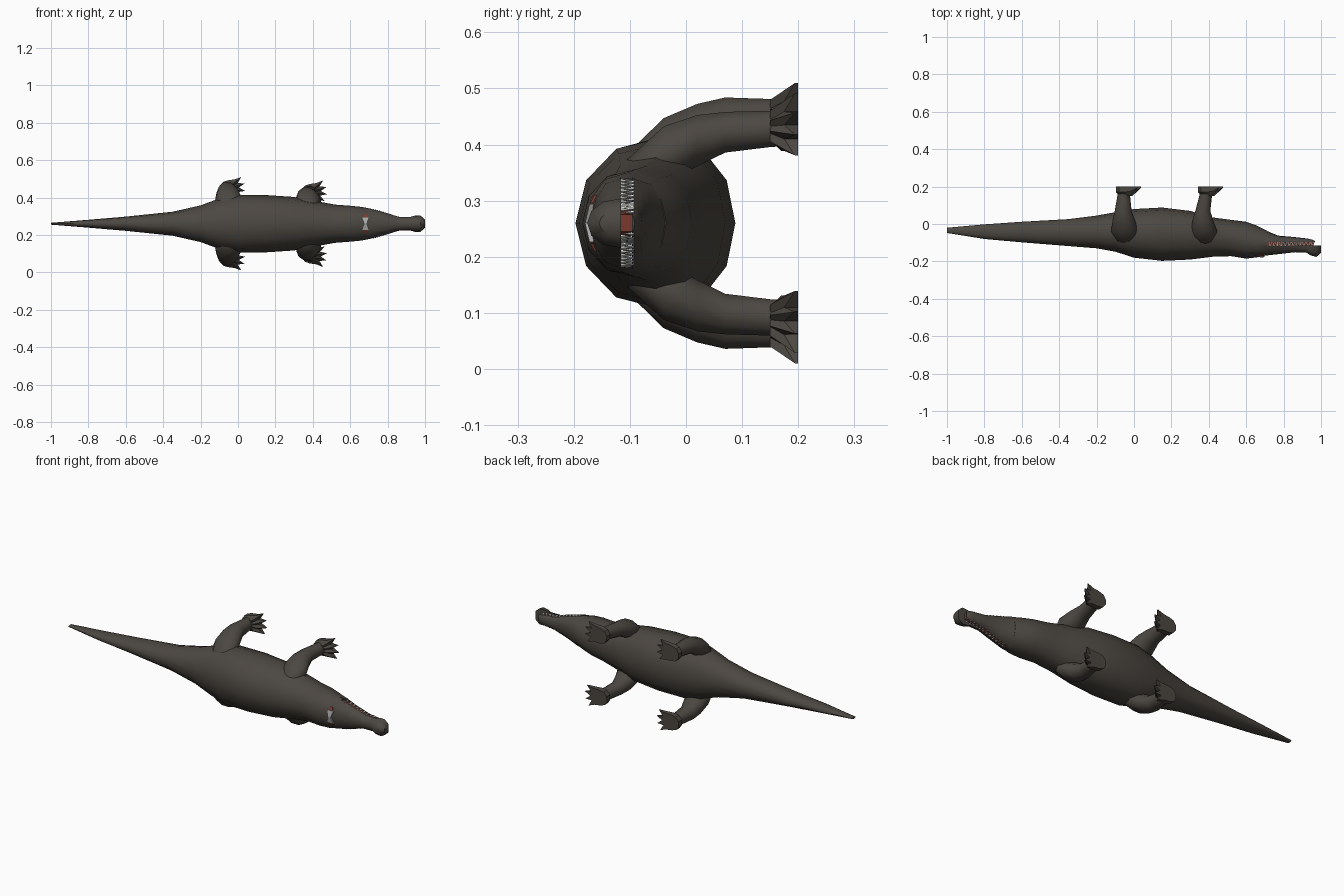
import bpy, bmesh, math
from mathutils import Vector

cube = bpy.data.objects.get("Cube")
if cube:
    bpy.data.objects.remove(cube, do_unlink=True)

MID = 0.26      # height of the symmetry plane; the animal lies on its side, back towards -y
LIP = -0.105    # mouth line
FLOOR = 0.2     # plane of the soles


def material(name, rgb):
    m = bpy.data.materials.new(name)
    m.use_nodes = True
    m.diffuse_color = (*rgb, 1)
    m.node_tree.nodes["Principled BSDF"].inputs["Base Color"].default_value = (*rgb, 1)
    return m


HIDE = material("dark_hide", (0.072, 0.063, 0.053))
RED = material("mouth_red", (0.2, 0.04, 0.025))
WHITE = material("tooth_white", (0.8, 0.8, 0.77))
GREY = material("eye_grey", (0.4, 0.4, 0.4))


def finish(name, bm, mat, smooth=None):
    bmesh.ops.recalc_face_normals(bm, faces=bm.faces)
    me = bpy.data.meshes.new(name)
    bm.to_mesh(me)
    bm.free()
    me.materials.append(mat)
    ob = bpy.data.objects.new(name, me)
    bpy.context.collection.objects.link(ob)
    if smooth:
        bpy.ops.object.select_all(action="DESELECT")
        ob.select_set(True)
        bpy.context.view_layer.objects.active = ob
        bpy.ops.object.shade_smooth_by_angle(angle=math.radians(smooth))
    return ob


def loft(bm, rings):
    """Skin a list of equal-length point rings and cap both ends."""
    vs = [[bm.verts.new(p) for p in ring] for ring in rings]
    n = len(vs[0])
    for a, b in zip(vs, vs[1:]):
        for i in range(n):
            j = (i + 1) % n
            bm.faces.new((a[i], a[j], b[j], b[i]))
    bm.faces.new(vs[0])
    bm.faces.new(vs[-1])


def arc(x, mid, edge, half, reverse=False):
    """Half-oval from one flank to the other, bulging from mid to edge."""
    pts = []
    for i in range(7):
        a = math.pi * i / 6
        pts.append((x, mid + (edge - mid) * math.sin(a) ** 0.9, MID + half * math.cos(a)))
    return pts[::-1] if reverse else pts


def oval(x, back, belly, mid, half):
    return arc(x, mid, back, half) + arc(x, mid, belly, half, True)[1:-1]


# Body and tail: x, back, belly, widest line, half width
SECTIONS = [
    (-1.0, -0.048, -0.02, -0.034, 0.005), (-0.8, -0.08, -0.002, -0.04, 0.021),
    (-0.6, -0.098, 0.012, -0.04, 0.038), (-0.35, -0.118, 0.026, -0.04, 0.064),
    (-0.2, -0.13, 0.045, -0.04, 0.098), (-0.1, -0.148, 0.063, -0.04, 0.135),
    (0.0, -0.18, 0.08, -0.04, 0.155), (0.15, -0.197, 0.088, -0.04, 0.153),
    (0.3, -0.19, 0.07, -0.04, 0.143), (0.42, -0.175, 0.035, -0.05, 0.12),
    (0.52, -0.172, 0.022, -0.07, 0.102), (0.6, -0.185, 0.012, -0.09, 0.096),
    (0.66, -0.178, -0.01, LIP, 0.09), (0.71, -0.168, -0.035, LIP, 0.08),
]
bm = bmesh.new()
loft(bm, [oval(*s) for s in SECTIONS])
finish("body", bm, HIDE, 50)

# Jaws: x, outer edge, half width; flat on the mouth side
UPPER = [(0.67, -0.17, 0.084), (0.71, -0.168, 0.08), (0.8, -0.158, 0.055), (0.86, -0.151, 0.037),
         (0.92, -0.152, 0.036), (0.945, -0.168, 0.043), (0.975, -0.176, 0.044), (1.0, -0.155, 0.022)]
LOWER = [(0.67, -0.02, 0.084), (0.71, -0.037, 0.08), (0.77, -0.062, 0.064), (0.86, -0.07, 0.035),
         (0.93, -0.078, 0.028), (0.955, -0.084, 0.024), (0.968, -0.092, 0.014)]
for name, rows, gap in (("upper_jaw", UPPER, -0.011), ("lower_jaw", LOWER, 0.009)):
    bm = bmesh.new()
    loft(bm, [arc(x, LIP + gap, edge, half) for x, edge, half in rows])
    finish(name, bm, HIDE, 50)


def jaw_half(x):
    """Half width of the mouth at x."""
    for (x0, _, h0), (x1, _, h1) in zip(LOWER, LOWER[1:]):
        if x <= x1:
            return h0 + (h1 - h0) * (x - x0) / (x1 - x0)
    return LOWER[-1][2]


# Mouth lining between the jaws
bm = bmesh.new()
rings = []
for x in (0.69, 0.77, 0.86, 0.93, 0.96):
    h = jaw_half(x) - 0.005
    rings.append([(x, LIP + dy, MID + dz) for dy, dz in
                  ((-0.013, -h), (0.011, -h), (0.011, h), (-0.013, h))])
loft(bm, rings)
finish("mouth_lining", bm, RED)

# Teeth alternate between the two jaws along both sides
bm = bmesh.new()
COUNT = 24
for side in (-1, 1):
    for i in range(COUNT):
        x = 0.725 + 0.235 * i / (COUNT - 1)
        d = 1 if i % 2 else -1
        z = MID + side * (jaw_half(x) - 0.001)
        base = [bm.verts.new((x + 0.006 * math.cos(a), LIP + d * 0.012, z + 0.004 * math.sin(a)))
                for a in (0, math.pi / 2, math.pi, 3 * math.pi / 2)]
        tip = bm.verts.new((x, LIP - d * 0.008, z))
        for k in range(4):
            bm.faces.new((base[k], base[(k + 1) % 4], tip))
        bm.faces.new(base)
finish("teeth", bm, WHITE)

# Eyes: flared plates on top of the head with red corners
for side, label in ((1, "upper"), (-1, "lower")):
    for name, mat, stations in (
            ("eye_", GREY, ((0.0, 0.006, -0.18), (0.034, 0.018, -0.172))),
            ("eye_corner_", RED, ((0.036, 0.012, -0.171), (0.05, 0.006, -0.163)))):
        bm = bmesh.new()
        loft(bm, [[(0.683 - w, y, MID + side * o), (0.683 + w, y, MID + side * o),
                   (0.683 + w, y + 0.008, MID + side * o), (0.683 - w, y + 0.008, MID + side * o)]
                  for o, w, y in stations])
        finish(name + label, bm, mat)

# Legs: x, y, distance from the symmetry plane, radius along x, radius across
HIND = [(-0.04, -0.11, 0.09, 0.05, 0.03), (-0.05, -0.04, 0.13, 0.072, 0.06),
        (-0.055, 0.02, 0.165, 0.06, 0.05), (-0.058, 0.07, 0.185, 0.045, 0.041),
        (-0.055, 0.15, 0.188, 0.034, 0.035), (-0.05, 0.185, 0.19, 0.036, 0.034)]
FORE = [(0.37, -0.11, 0.08, 0.045, 0.03), (0.375, -0.04, 0.12, 0.07, 0.055),
        (0.368, 0.02, 0.147, 0.055, 0.048), (0.368, 0.07, 0.162, 0.04, 0.038),
        (0.383, 0.15, 0.168, 0.034, 0.034), (0.388, 0.185, 0.17, 0.036, 0.034)]


def foot(bm, cx, cz, side, turn):
    """Flat fan with a rounded heel and four pointed toes."""
    outline = []
    for i in range(9):                      # toe tips and the notches between them
        a = math.radians(-48 + 12 * i) + turn
        tip = i % 2
        outline.append((a, 0.094 if tip else 0.06, FLOOR - (0.006 if tip else 0.025)))
    for i in range(1, 7):                   # heel
        a = math.radians(48 + 264 * i / 7) + turn
        outline.append((a, 0.042, FLOOR - 0.03))

    def ring(scale, height):
        return [(cx + r * scale * math.cos(a), y if height is None else height,
                 MID + side * (cz + r * scale * math.sin(a))) for a, r, y in outline]
    loft(bm, [ring(1, FLOOR), ring(1, None), ring(0.5, FLOOR - 0.05)])


for label, path, turn in (("hind", HIND, 0.06), ("front", FORE, 0.08)):
    for side, where in ((1, "upper"), (-1, "lower")):
        bm = bmesh.new()
        rings = []
        for x, y, off, rx, rz in path:
            rings.append([(x + rx * math.cos(t * math.pi / 5), y,
                           MID + side * (off + rz * math.sin(t * math.pi / 5))) for t in range(10)])
        loft(bm, rings)
        finish(f"{label}_leg_{where}", bm, HIDE, 60)
        bm = bmesh.new()
        foot(bm, path[-1][0] - 0.005, path[-1][2], side, turn)
        finish(f"{label}_foot_{where}", bm, HIDE, 30)
